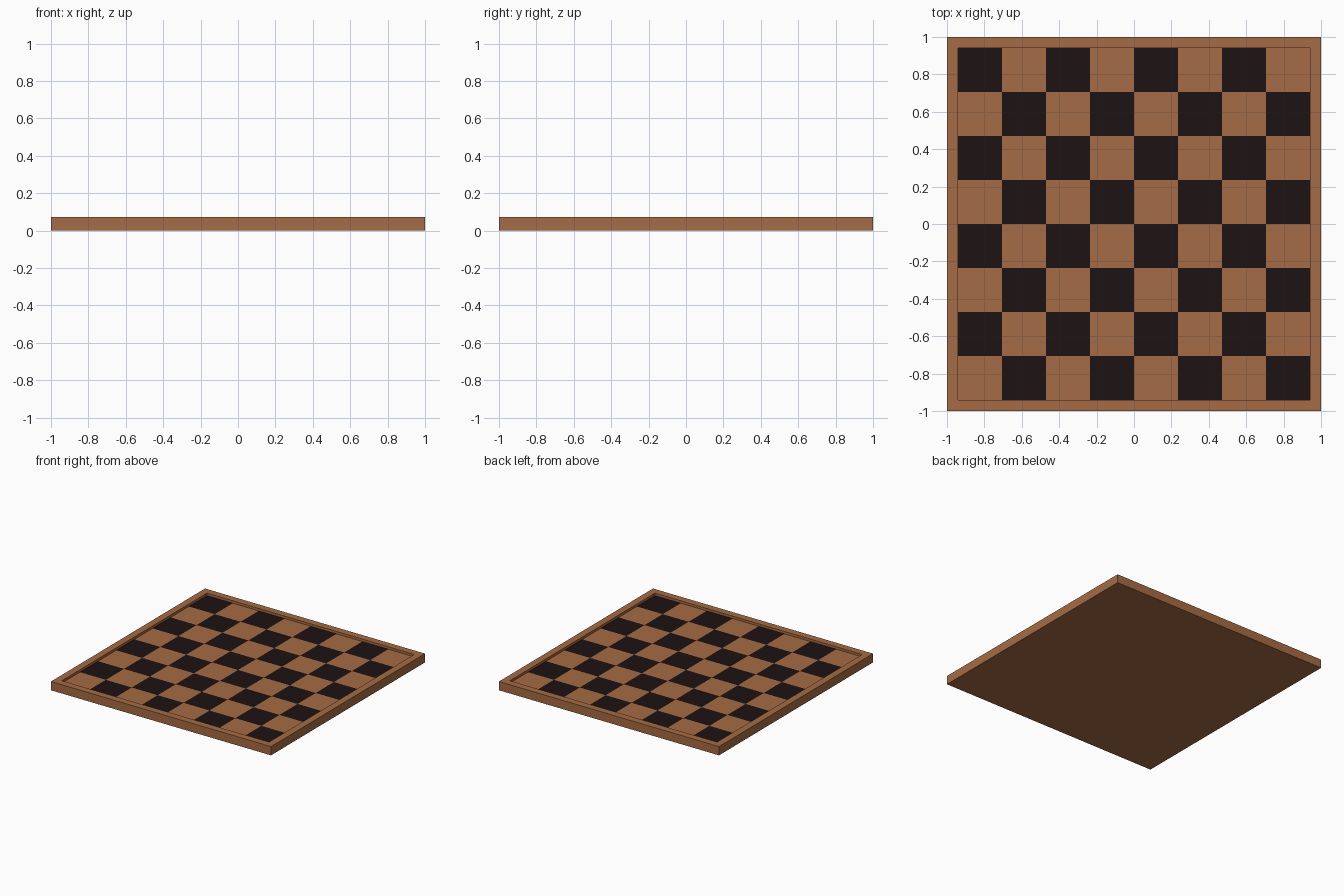
import bpy
import bmesh
from mathutils import Matrix

if "Cube" in bpy.data.objects:
    bpy.data.objects.remove(bpy.data.objects["Cube"])

HEIGHT = 0.072   # full board thickness
RIM = 0.058      # rim width
RECESS = 0.02    # depth of the playing field below the rim
FIELD = 1 - RIM  # half size of the playing field


def material(name, color):
    mat = bpy.data.materials.new(name)
    mat.diffuse_color = (*color, 1)
    mat.use_nodes = True
    mat.node_tree.nodes["Principled BSDF"].inputs["Base Color"].default_value = mat.diffuse_color
    return mat


def add_object(name, bm, mats):
    mesh = bpy.data.meshes.new(name)
    bm.to_mesh(mesh)
    bm.free()
    for mat in mats:
        mesh.materials.append(mat)
    obj = bpy.data.objects.new(name, mesh)
    bpy.context.collection.objects.link(obj)
    return obj


light_wood = material("light_wood", (0.376, 0.147, 0.058))
dark_wood = material("dark_wood", (0.0116, 0.006, 0.0065))

# Board body: slab with its top inset and sunk, open where the squares sit
bm = bmesh.new()
bmesh.ops.create_cube(bm, size=1, matrix=Matrix.Translation((0, 0, HEIGHT / 2))
                      @ Matrix.Diagonal((2, 2, HEIGHT, 1)))
bm.normal_update()
top = max(bm.faces, key=lambda f: f.calc_center_median().z)
bmesh.ops.inset_region(bm, faces=[top], thickness=RIM, use_even_offset=True)
floor = bmesh.ops.extrude_discrete_faces(bm, faces=[top])["faces"]
bmesh.ops.translate(bm, verts=floor[0].verts[:], vec=(0, 0, -RECESS))
bmesh.ops.delete(bm, geom=floor, context="FACES_ONLY")
add_object("board_frame", bm, [light_wood])

# Playing field: 8 x 8 squares in alternating woods
bm = bmesh.new()
bmesh.ops.create_grid(bm, x_segments=8, y_segments=8, size=FIELD,
                      matrix=Matrix.Translation((0, 0, HEIGHT - RECESS)))
step = FIELD / 4
for face in bm.faces:
    c = face.calc_center_median()
    col, row = int((c.x + FIELD) / step), int((c.y + FIELD) / step)
    face.material_index = (col + row) % 2
add_object("playing_squares", bm, [light_wood, dark_wood])
